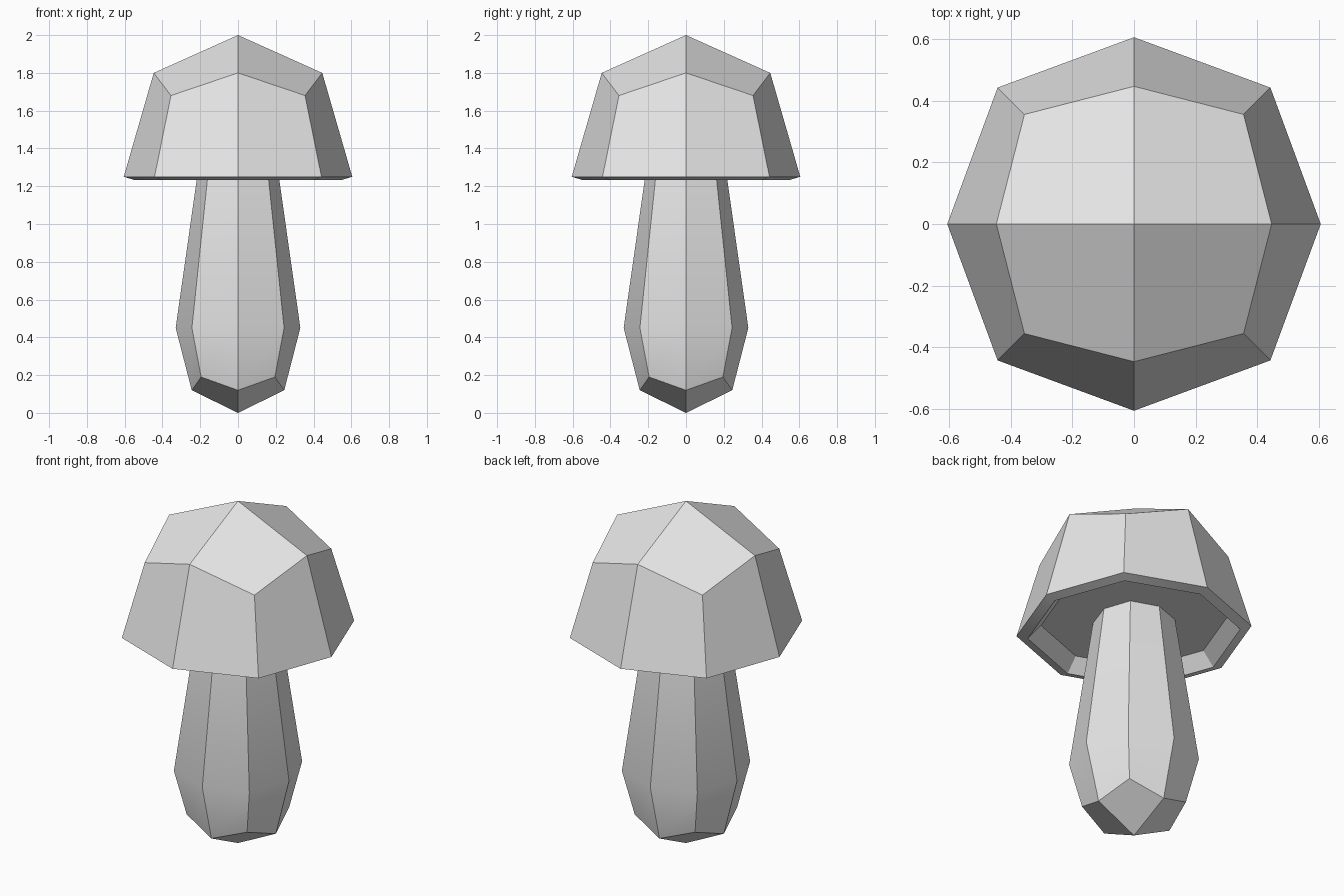
import bpy, bmesh
from math import cos, sin, pi, radians

cube = bpy.data.objects.get("Cube")
if cube:
    bpy.data.objects.remove(cube, do_unlink=True)

# Single flat colour
pale_grey = bpy.data.materials.new("pale_grey")
pale_grey.use_nodes = True
colour = (0.8, 0.8, 0.8, 1)
pale_grey.diffuse_color = colour
pale_grey.node_tree.nodes["Principled BSDF"].inputs["Base Color"].default_value = colour


def add_ring(bm, axis, diagonal):
    """Eight points; (radius, height) alternates between axis and diagonal."""
    ring = []
    for i in range(8):
        r, z = diagonal if i % 2 else axis
        ring.append(bm.verts.new((r * cos(i * pi / 4), r * sin(i * pi / 4), z)))
    return ring


def build(name, start_z, rings, end_z):
    """Four-quad cap at each end, with the rings bridged in between."""
    bm = bmesh.new()
    loops = [add_ring(bm, a, d) for a, d in rings]
    for a, b in zip(loops, loops[1:]):
        for i in range(8):
            j = (i + 1) % 8
            bm.faces.new((a[i], a[j], b[j], b[i]))
    for z, loop in ((start_z, loops[0]), (end_z, loops[-1])):
        pole = bm.verts.new((0, 0, z))
        for i in range(0, 8, 2):
            bm.faces.new((pole, loop[i], loop[i + 1], loop[(i + 2) % 8]))
    bmesh.ops.recalc_face_normals(bm, faces=bm.faces)
    mesh = bpy.data.meshes.new(name)
    bm.to_mesh(mesh)
    bm.free()
    mesh.materials.append(pale_grey)
    obj = bpy.data.objects.new(name, mesh)
    bpy.context.collection.objects.link(obj)
    bpy.ops.object.select_all(action='DESELECT')
    obj.select_set(True)
    bpy.context.view_layer.objects.active = obj
    bpy.ops.object.shade_smooth_by_angle(angle=radians(30))
    return obj


# Stem: faceted foot, widest low down, tapering into the cap
build("stem", 0, [
    ((0.245, 0.12), (0.276, 0.19)),
    ((0.33, 0.45), (0.345, 0.45)),
    ((0.205, 1.33), (0.215, 1.33)),
], 1.33)

# Cap: crown, flared side, thin rim, shallow recess underneath
build("cap", 2, [
    ((0.446, 1.8), (0.502, 1.68)),
    ((0.605, 1.25), (0.625, 1.25)),
    ((0.548, 1.233), (0.565, 1.233)),
    ((0.48, 1.31), (0.495, 1.31)),
], 1.31)
